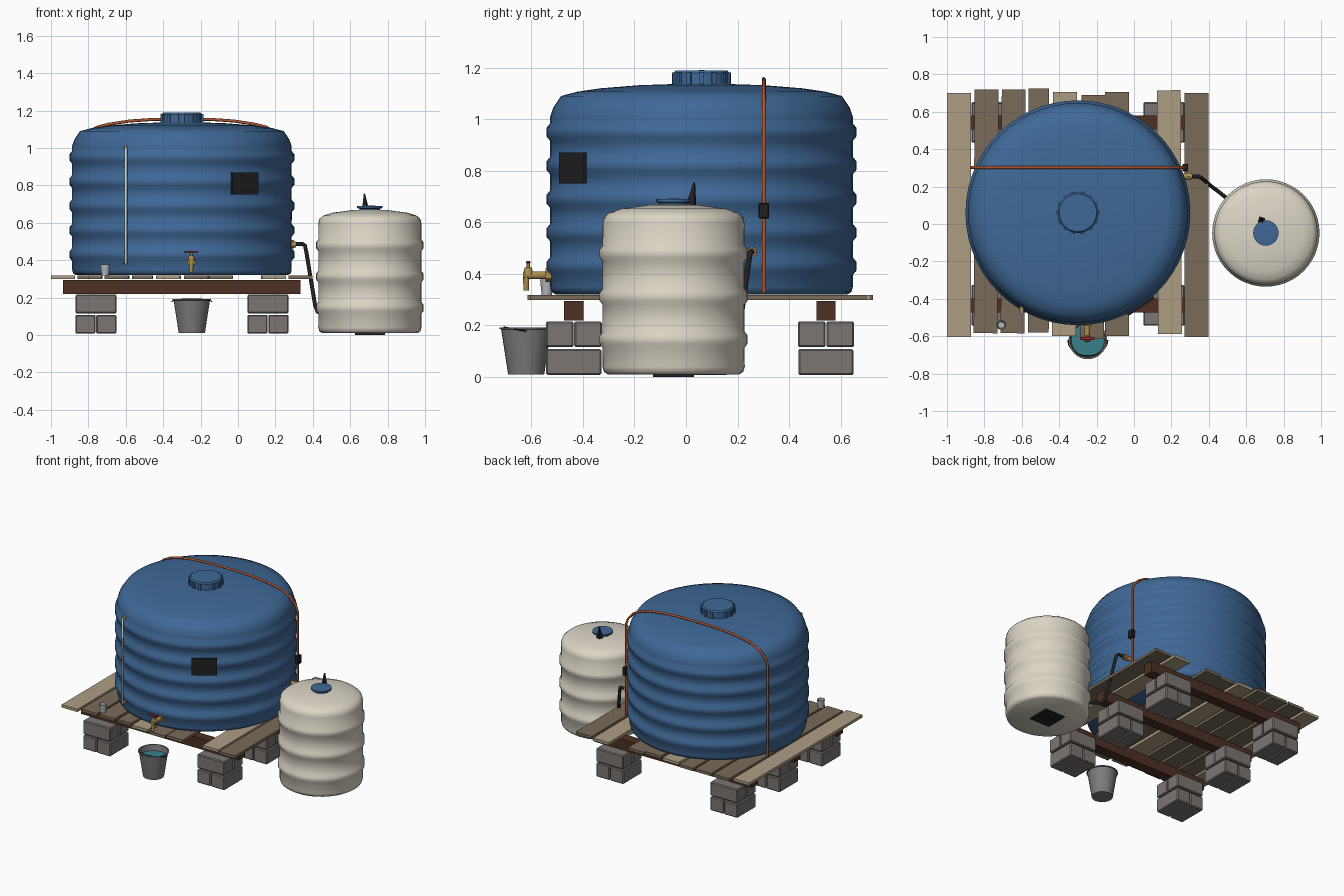
import bpy, bmesh, math, random
from mathutils import Vector, Matrix

if "Cube" in bpy.data.objects:
    bpy.data.objects.remove(bpy.data.objects["Cube"])

random.seed(4)
MATS = {}
COLORS = dict(blue=(.05, .14, .31), cream=(.72, .67, .57), plank=(.19, .145, .10), pale=(.42, .34, .23),
              beam=(.075, .03, .018), block=(.20, .18, .17), orange=(.42, .09, .03), black=(.015, .015, .016),
              brass=(.42, .27, .08), red=(.5, .02, .03), tube=(.6, .68, .68), steel=(.2, .2, .21),
              cup=(.45, .47, .5), water=(.04, .22, .26))


def finish(ob, color, smooth=None):
    if color not in MATS:
        MATS[color] = bpy.data.materials.new(color)
        MATS[color].diffuse_color = (*COLORS[color], 1)
    ob.data.materials.append(MATS[color])
    if smooth:
        bpy.ops.object.select_all(action='DESELECT')
        ob.select_set(True)
        bpy.context.view_layer.objects.active = ob
        bpy.ops.object.shade_smooth_by_angle(angle=math.radians(smooth))
    return ob


def from_bmesh(name, bm, color, smooth=None):
    bmesh.ops.recalc_face_normals(bm, faces=bm.faces)
    me = bpy.data.meshes.new(name)
    bm.to_mesh(me)
    bm.free()
    ob = bpy.data.objects.new(name, me)
    bpy.context.collection.objects.link(ob)
    return finish(ob, color, smooth)


def lathe(name, profile, loc, color, seg=48, smooth=50):
    """Spin (radius, z) points about a vertical axis; radius 0 closes the end."""
    bm = bmesh.new()
    vs = [bm.verts.new((r, 0, z)) for r, z in profile]
    es = [bm.edges.new(p) for p in zip(vs, vs[1:])]
    bmesh.ops.spin(bm, geom=vs + es, axis=(0, 0, 1), cent=(0, 0, 0), steps=seg, angle=math.tau, use_duplicate=False)
    bmesh.ops.remove_doubles(bm, verts=bm.verts, dist=1e-5)
    bmesh.ops.translate(bm, verts=bm.verts, vec=loc)
    return from_bmesh(name, bm, color, smooth)


def box(name, center, size, color, rot=0, bevel=0):
    bm = bmesh.new()
    bmesh.ops.create_cube(bm, size=1)
    bmesh.ops.scale(bm, vec=size, verts=bm.verts)
    if bevel:
        bmesh.ops.bevel(bm, geom=bm.edges[:], offset=bevel, segments=1, affect='EDGES')
    bmesh.ops.transform(bm, matrix=Matrix.Translation(center) @ Matrix.Rotation(rot, 4, 'Z'), verts=bm.verts)
    return from_bmesh(name, bm, color)


def rod(name, a, b, r, color, r2=None, seg=16):
    a, b = Vector(a), Vector(b)
    bm = bmesh.new()
    bmesh.ops.create_cone(bm, cap_ends=True, segments=seg, radius1=r, radius2=r if r2 is None else r2,
                          depth=(b - a).length)
    q = (b - a).to_track_quat('Z', 'Y').to_matrix().to_4x4()
    bmesh.ops.transform(bm, matrix=Matrix.Translation((a + b) / 2) @ q, verts=bm.verts)
    return from_bmesh(name, bm, color, 40)


def pipe(name, pts, r, color):
    cu = bpy.data.curves.new(name, 'CURVE')
    cu.dimensions = '3D'
    cu.bevel_depth, cu.bevel_resolution, cu.use_fill_caps = r, 2, True
    sp = cu.splines.new('POLY')
    sp.points.add(len(pts) - 1)
    for p, c in zip(sp.points, pts):
        p.co = (*c, 1)
    ob = bpy.data.objects.new(name, cu)
    bpy.context.collection.objects.link(ob)
    bpy.ops.object.select_all(action='DESELECT')
    ob.select_set(True)
    bpy.context.view_layer.objects.active = ob
    bpy.ops.object.convert(target='MESH')
    return finish(bpy.context.object, color, 50)


def ribs(r, bulge, heights, half):
    """Profile points for a row of moulded hoops."""
    out = []
    for z in heights:
        out += [(r, z - half), (r + bulge, z - half * .5), (r + bulge, z + half * .5), (r, z + half)]
    return out


# large tank
TX, TY = -.30, .06
lathe("large_tank", [(0, .32), (.565, .32), (.582, .33), (.587, .35)]
      + ribs(.587, .014, [.43, .56, .69, .82, .95], .034)
      + [(.587, 1.01), (.575, 1.045), (.545, 1.09), (.48, 1.107), (.39, 1.12), (.24, 1.132), (0, 1.14)],
      (TX, TY, 0), "blue", 56, 80)
lathe("large_tank_lid", [(0, 1.12), (.108, 1.12), (.108, 1.18), (.10, 1.189), (0, 1.19)], (TX, TY, 0), "blue", 36, 35)
for i in range(14):
    a = math.tau * i / 14
    box("lid_grip", (TX + .109 * math.cos(a), TY + .109 * math.sin(a), 1.158), (.012, .018, .046), "blue", a)

# small tank
SX, SY = .705, -.048
lathe("small_tank", [(0, .01), (.255, .01), (.27, .02), (.276, .04)]
      + ribs(.275, .012, [.145, .312, .48], .032)
      + [(.276, .595), (.27, .62), (.25, .638), (.205, .653), (.10, .667), (0, .67)],
      (SX, SY, 0), "cream", 48, 80)
lathe("small_tank_lid", [(0, .66), (.055, .66), (.055, .675), (.068, .679), (.068, .69), (0, .692)],
      (SX, SY, 0), "blue", 24, 35)
box("small_tank_foot", (SX, SY, .006), (.16, .16, .012), "black")
rod("small_tank_vent", (.682, .02, .665), (.676, .032, .755), .022, "black", .004, 4)

# deck planks, one missing
for i, (x, top) in enumerate([(-1, .70), (-.855, .72), (-.71, .72), (-.565, .725), (-.435, .705), (-.285, .69),
                              (-.155, .705), (.125, .715), (.27, .70)]):
    w = .11 if i == 3 else .128
    box("deck_plank", (x + w / 2, top - .652, .309), (w, 1.304, .02),
        "pale" if i in (0, 4, 7) else "plank", random.uniform(-.006, .006) if 0 < i < 8 else 0)

# beams on block piers
for y in (-.435, .055, .543):
    box("beam", (-.30, y, .257), (1.27, .075, .076), "beam")
    for x in (-.76, .16):
        for s in (-1, 1):
            box("lower_block", (x + s * .056, y, .058), (.108, .215, .1), "block", 0, .006)
            box("upper_block", (x, y + s * .055, .166), (.22, .107, .1), "block", 0, .006)

# strap over the tank with its buckle
half = [(.57, .325), (.57, .99), (.555, 1.03), (.51, 1.08), (.45, 1.112), (.39, 1.127), (.28, 1.144), (.15, 1.153)]
path = half + [(0, 1.155)] + [(-x, z) for x, z in reversed(half)]
pipe("strap", [(TX + x, .302, z) for x, z in path], .008, "orange")
box("strap_buckle", (.275, .302, .645), (.03, .04, .06), "black", 0, .003)

# dark plate on the tank wall
a = math.radians(-56)
box("wall_plate", (TX + .602 * math.cos(a), TY + .602 * math.sin(a), .81), (.014, .168, .12), "black", a)

# level tube
pipe("level_tube", [(-.60, -.44, .385), (-.60, -.475, .385), (-.60, -.475, 1.0), (-.60, -.44, 1.0)], .008, "tube")
for z in (.385, 1.0):
    rod("level_fitting", (-.60, -.43, z), (-.60, -.468, z), .012, "brass")

# tap
rod("tap_flange", (-.25, -.50, .395), (-.25, -.545, .395), .026, "brass", seg=6)
rod("tap_body", (-.25, -.52, .395), (-.25, -.632, .395), .015, "brass")
rod("tap_spout", (-.25, -.62, .40), (-.25, -.62, .335), .013, "brass", .010)
rod("tap_bonnet", (-.25, -.612, .395), (-.25, -.612, .425), .02, "brass", .014)
rod("tap_stem", (-.25, -.612, .42), (-.25, -.612, .445), .006, "brass")
box("tap_handle", (-.25, -.612, .445), (.076, .016, .01), "red", 0, .003)

# bucket
BX, BY = -.247, -.62
lathe("bucket", [(0, .01), (.07, .01), (.097, .185), (.103, .187), (.103, .192), (.095, .192), (.068, .016), (0, .016)],
      (BX, BY, 0), "steel", 32, 40)
rod("bucket_water", (BX, BY, .145), (BX, BY, .15), .0885, "water", seg=32)
pipe("bucket_handle", [(BX + .107 * math.cos(math.pi * t / 12), BY - .085 * math.sin(math.pi * t / 12),
                        .178 + .015 * math.sin(math.pi * t / 12)) for t in range(13)], .003, "black")

# cup
lathe("cup", [(0, .319), (.02, .319), (.026, .378), (.022, .378), (.017, .325), (0, .325)],
      (-.71, -.54, 0), "cup", 20, 40)

# link hose between tanks
rod("hose_fitting", (.24, .255, .485), (.31, .255, .485), .016, "brass")
rod("hose_fitting_nut", (.285, .255, .485), (.30, .255, .485), .022, "brass", seg=6)
pipe("link_hose", [(.29, .255, .485), (.345, .254, .487), (.358, .248, .478), (.366, .242, .44), (.412, .203, .16),
                   (.425, .193, .125), (.45, .175, .115), (.53, .11, .115)], .011, "black")

for m in bpy.data.materials:
    if m.users and not m.is_grease_pencil:
        m.use_nodes = True
        m.node_tree.nodes["Principled BSDF"].inputs["Base Color"].default_value = m.diffuse_color
